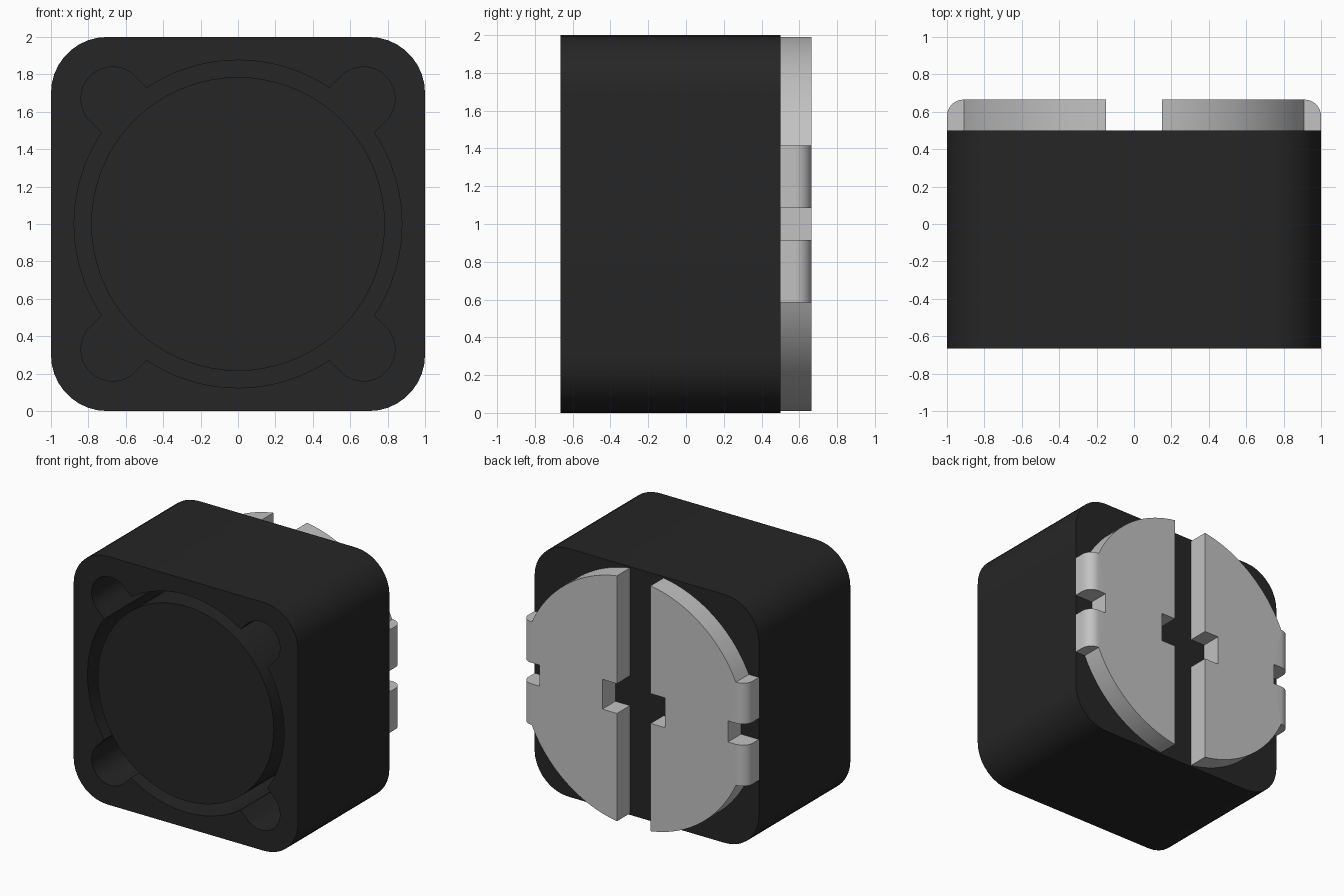
import bpy, bmesh
from math import sin, cos, asin, acos, radians, degrees

cube = bpy.data.objects.get("Cube")
if cube:
    bpy.data.objects.remove(cube, do_unlink=True)

FRONT, BACK, TOP = -0.665, 0.5, 0.665   # depth planes of the body and pads
CZ = 1.0                                # height of the centre axis


def material(name, value, rough):
    m = bpy.data.materials.new(name)
    col = (value, value, value, 1)
    m.diffuse_color = col
    m.use_nodes = True
    bsdf = m.node_tree.nodes["Principled BSDF"]
    bsdf.inputs["Base Color"].default_value = col
    bsdf.inputs["Roughness"].default_value = rough
    return m


black = material("black ferrite", 0.019, 0.6)
silver = material("silver grey metal", 0.54, 0.5)


def arc(cx, cz, r, a0, a1, n):
    """Points on an arc, angles in degrees."""
    angles = [radians(a0 + (a1 - a0) * i / n) for i in range(n + 1)]
    return [(cx + r * cos(a), cz + r * sin(a)) for a in angles]


def prism(name, outline, y0, y1, mat, round_edge=0):
    """Extrude an x/z outline along y; optionally round the outer side edge."""
    bm = bmesh.new()
    face = bm.faces.new([bm.verts.new((x, y0, z + CZ)) for x, z in outline])
    new = bmesh.ops.extrude_face_region(bm, geom=[face])["geom"]
    moved = [v for v in new if isinstance(v, bmesh.types.BMVert)]
    bmesh.ops.translate(bm, vec=(0, y1 - y0, 0), verts=moved)
    if not any(len(f.verts) == len(outline) and f.calc_center_median().y < y0 + 1e-4
               for f in bm.faces):
        bm.faces.new([v for v in bm.verts if v not in moved])
    if round_edge:
        edges = [e for e in bm.edges
                 if all(abs(v.co.x) > 0.999 and v.co.y > y1 - 1e-4 for v in e.verts)]
        bmesh.ops.bevel(bm, geom=edges, offset=round_edge, segments=8,
                        profile=0.5, affect='EDGES')
    bmesh.ops.recalc_face_normals(bm, faces=bm.faces)
    mesh = bpy.data.meshes.new(name)
    bm.to_mesh(mesh)
    bm.free()
    mesh.materials.append(mat)
    obj = bpy.data.objects.new(name, mesh)
    bpy.context.collection.objects.link(obj)
    return obj


def select(obj):
    bpy.ops.object.select_all(action='DESELECT')
    obj.select_set(True)
    bpy.context.view_layer.objects.active = obj


# Shell: rounded square block
R = 0.3
square = []
for k, (sx, sz) in enumerate([(1, 1), (-1, 1), (-1, -1), (1, -1)]):
    square += arc(sx * (1 - R), sz * (1 - R), R, 90 * k, 90 * k + 90, 9)
shell = prism("shell", square, FRONT, BACK, black)

# Pocket: round bore with a rounded slot running into each corner
BORE, SLOT, OFF = 0.876, 0.17, 0.67 * 2 ** 0.5
half = degrees(asin(SLOT / BORE))
clover = []
for k in range(4):
    mid = 45 + 90 * k
    m = radians(mid)
    clover += arc(OFF * cos(m), OFF * sin(m), SLOT, mid - 90, mid + 90, 16)
    clover += arc(0, 0, BORE, mid + half, mid + 90 - half, 20)
cutter = prism("pocket_cutter", clover, FRONT - 0.1, 0.3, black)
cutter.hide_render = True
mod = shell.modifiers.new("pocket", 'BOOLEAN')
mod.operation = 'DIFFERENCE'
mod.solver = 'EXACT'
mod.object = cutter
select(shell)
bpy.ops.object.modifier_apply(modifier=mod.name)
bpy.data.objects.remove(cutter, do_unlink=True)

# Core: drum sitting in the bore, flush with the front
core = prism("core", arc(0, 0, 0.785, 0, 360, 72)[:-1], FRONT, 0.32, black)

# Terminal pads: half discs with a centre notch and a split, rounded side tab
GAP, TAB = 0.15, 0.91
a_tab, a_gap = degrees(acos(TAB)), degrees(acos(GAP))
upper = [(0.84, 0.085), (1, 0.085), (1, sin(radians(a_tab)))]
upper += arc(0, 0, 1, a_tab, a_gap, 24)
upper += [(GAP, 0.12), (0.28, 0.12)]
pad = upper + [(x, -z) for x, z in reversed(upper)]
pads = [prism(side + "_terminal", [(s * x, z) for x, z in pad], BACK, TOP, silver, 0.088)
        for side, s in (("left", 1), ("right", -1))]

# Smooth the curved walls, keep the rims sharp
for obj in [shell, core] + pads:
    select(obj)
    bpy.ops.object.shade_smooth_by_angle(angle=radians(30))
